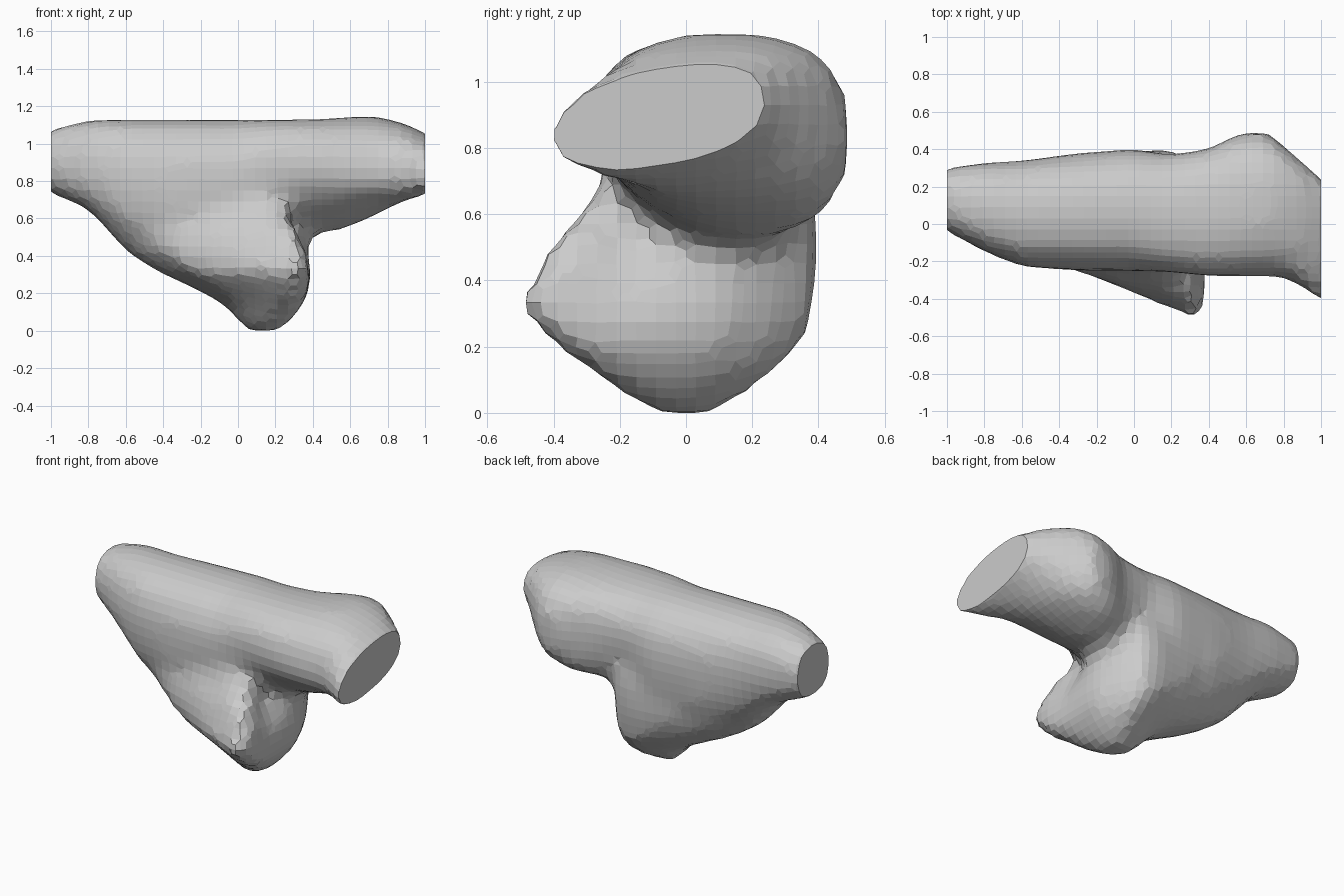
import bpy, bmesh
from math import cos, sin, pi

if "Cube" in bpy.data.objects:
    bpy.data.objects.remove(bpy.data.objects["Cube"])


def loft(name, rings):
    """Skin a list of equal-length closed rings and cap both ends."""
    bm = bmesh.new()
    loops = [[bm.verts.new(p) for p in r] for r in rings]
    n = len(loops[0])
    for a, b in zip(loops, loops[1:]):
        for i in range(n):
            j = (i + 1) % n
            bm.faces.new((a[i], a[j], b[j], b[i]))
    bm.faces.new(loops[0])
    bm.faces.new(loops[-1])
    bmesh.ops.recalc_face_normals(bm, faces=bm.faces)
    me = bpy.data.meshes.new(name)
    bm.to_mesh(me)
    bm.free()
    ob = bpy.data.objects.new(name, me)
    bpy.context.collection.objects.link(ob)
    return ob


def sgn_pow(v, e):
    return (1 if v >= 0 else -1) * abs(v) ** e


def bar_ring(x, yf, yb, zt, zc, zb, tilt, low):
    """Rounded upright section; around the bulge the keel leans to the back."""
    yc, ry = (yf + yb) / 2, (yb - yf) / 2
    bulge = .3 < x < .85
    ring = []
    for k in range(24):
        c, s = cos(2 * pi * k / 24), sin(2 * pi * k / 24)
        if s < 0:
            e = .78 if bulge and c > 0 else low
        else:
            e = .7 if bulge and c > 0 else .82
        y = ry * sgn_pow(c, e)
        z = zc + sgn_pow(s, e) * ((zt - zc) if s >= 0 else (zc - zb))
        lean = .07 * s * s if bulge and s < 0 else 0
        ring.append((x, yc + y + lean, z + tilt * y))
    return ring


def lobe_ring(z, xl, xr, yf, yb, xt, dent):
    """Horizontal teardrop: blunt left nose, pointed front tip, hollow right."""
    w, d = xt - xl, xr - xl
    c = min(.07, .12 * d)
    return [(xl, -.03, z), (xl + .25 * w, yf * .52, z), (xl + .62 * w, yf * .78, z),
            (xt - .03, yf, z), (xt + .02, yf, z), (xr - dent * .5, yf * .8, z),
            (xr - dent, yf * .35, z), (xr - dent * .2, yb * .25, z),
            (xr - c, yb * .65, z), (xr - 2.2 * c, yb * .95, z),
            (xr - 3.5 * c, yb, z), (xl + .5 * d, yb * .92, z),
            (xl + .2 * d, yb * .7, z), (xl, .03 + yb * .35, z)]


# Horizontal bar: x, front, back, top, widest z, bottom, tilt, underside power
bar = [(-1.06, -.01, .28, 1.05, .9, .76, 0, .8),
       (-1.0, -.04, .30, 1.075, .9, .735, 0, .8),
       (-.8, -.15, .33, 1.13, .86, .65, 0, .8),
       (-.6, -.23, .34, 1.13, .83, .45, 0, .85),
       (-.3, -.25, .38, 1.13, .78, .32, 0, .8),
       (.0, -.255, .405, 1.13, .78, .36, 0, .8),
       (.18, -.26, .375, 1.13, .86, .54, -.03, 1.05),
       (.4, -.285, .40, 1.13, .86, .52, -.03, 1.15),
       (.55, -.285, .48, 1.14, .84, .54, -.02, 1.1),
       (.7, -.285, .50, 1.15, .83, .60, 0, 1.0),
       (.8, -.285, .42, 1.135, .86, .65, .05, .9),
       (.9, -.34, .335, 1.10, .885, .70, .13, .82),
       (1.0, -.415, .25, 1.04, .885, .745, .18, .82),
       (1.06, -.44, .20, 1.02, .88, .76, .19, .82)]
body = loft("branched_body", [bar_ring(*b) for b in bar])

# Hanging lobe: z, left, right, front, back, tip x, hollow depth
lobe = [(-.01, .06, .22, -.10, .09, .15, 0),
        (.05, .0, .28, -.19, .18, .2, 0),
        (.13, -.06, .345, -.31, .29, .26, 0),
        (.23, -.25, .385, -.43, .37, .31, 0),
        (.32, -.44, .395, -.52, .385, .34, .02),
        (.42, -.59, .395, -.455, .40, .33, .06),
        (.52, -.68, .40, -.40, .40, .28, .13),
        (.60, -.75, .40, -.32, .40, .19, .21),
        (.70, -.84, .40, -.25, .38, .13, .24),
        (.85, -.86, .36, -.22, .34, .12, .15)]
hanging = loft("hanging_lobe", [lobe_ring(*l) for l in lobe])

# Fuse both into one faceted skin
bpy.ops.object.select_all(action='DESELECT')
hanging.select_set(True)
body.select_set(True)
bpy.context.view_layer.objects.active = body
bpy.ops.object.join()
rm = body.modifiers.new("fuse", 'REMESH')
rm.mode = 'VOXEL'
rm.voxel_size = 0.06
sm = body.modifiers.new("soften", 'SMOOTH')
sm.factor = 0.5
sm.iterations = 3
for m in ("fuse", "soften"):
    bpy.ops.object.modifier_apply(modifier=m)

# Saw both bar ends flat
bm = bmesh.new()
bm.from_mesh(body.data)
for side in (-1, 1):
    cut = bmesh.ops.bisect_plane(bm, geom=bm.verts[:] + bm.edges[:] + bm.faces[:],
                                 plane_co=(side, 0, 0), plane_no=(side, 0, 0),
                                 clear_outer=True)
    edges = [e for e in cut['geom_cut'] if isinstance(e, bmesh.types.BMEdge)]
    bmesh.ops.contextual_create(bm, geom=edges)
low = min(v.co.z for v in bm.verts)
for v in bm.verts:  # settle the lobe on the ground, keeping the bar in place
    v.co.z -= low * max(0, 1 - v.co.z / .5)
bmesh.ops.recalc_face_normals(bm, faces=bm.faces)
for f in bm.faces:
    f.smooth = False
bm.to_mesh(body.data)
bm.free()
